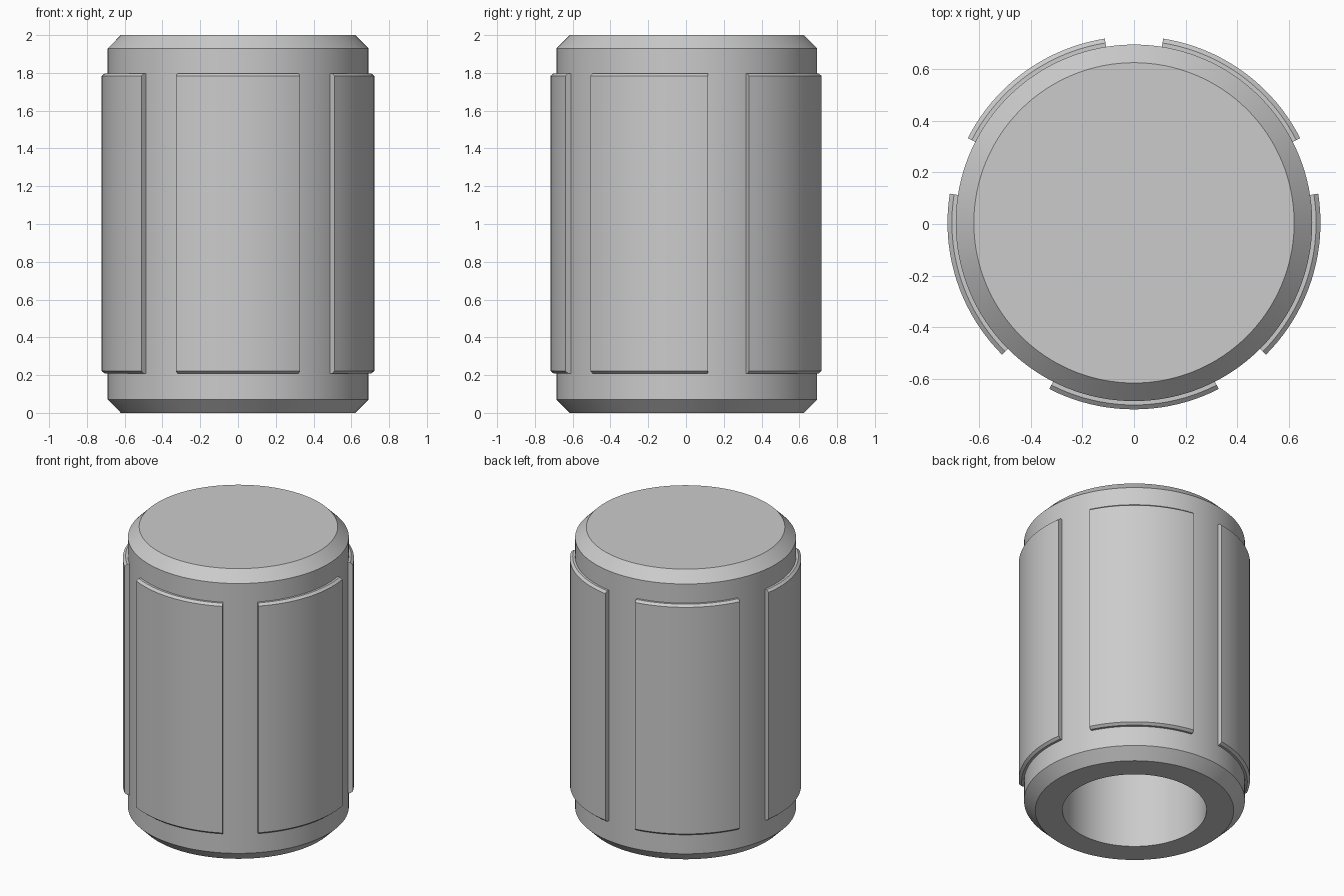
import bpy, bmesh, math

if "Cube" in bpy.data.objects:
    bpy.data.objects.remove(bpy.data.objects["Cube"])

OFFSET_Y = 0.0045      # axis position that centres the whole model
SEGMENTS = 128

grey = bpy.data.materials.new("plain grey")
grey.diffuse_color = (0.6, 0.6, 0.6, 1.0)
grey.use_nodes = True
grey.node_tree.nodes["Principled BSDF"].inputs["Base Color"].default_value = grey.diffuse_color


def finish(bm, name):
    """Turn a bmesh into a smooth object with sharp hard edges."""
    bmesh.ops.recalc_face_normals(bm, faces=bm.faces[:])
    mesh = bpy.data.meshes.new(name)
    bm.to_mesh(mesh)
    bm.free()
    mesh.materials.append(grey)
    obj = bpy.data.objects.new(name, mesh)
    obj.location.y = OFFSET_Y
    bpy.context.collection.objects.link(obj)
    bpy.ops.object.select_all(action='DESELECT')
    obj.select_set(True)
    bpy.context.view_layer.objects.active = obj
    bpy.ops.object.shade_smooth_by_angle(angle=math.radians(30))
    return obj


def ring(bm, profile, angle):
    c, s = math.cos(angle), math.sin(angle)
    return [bm.verts.new((r * c, r * s, z)) for r, z in profile]


def bridge(bm, a, b, closed):
    n = len(a)
    for i in range(n if closed else n - 1):
        j = (i + 1) % n
        bm.faces.new((a[i], b[i], b[j], a[j]))


# Hollow cap body: chamfered outside, blind bore open at the bottom
profile = [(0.45, 1.79), (0.45, 0), (0.62, 0), (0.69, 0.07),
           (0.69, 1.93), (0.62, 2.0)]
bm = bmesh.new()
rings = [ring(bm, profile, 2 * math.pi * k / SEGMENTS) for k in range(SEGMENTS)]
for k in range(SEGMENTS):
    bridge(bm, rings[k], rings[(k + 1) % SEGMENTS], False)
bm.faces.new([r[0] for r in rings])     # bore ceiling
bm.faces.new([r[-1] for r in rings])    # flat top
finish(bm, "cap_body")

# Five raised grip pads with chamfered upper and lower outer edges
pad_profile = [(0.67, 0.208), (0.705, 0.208), (0.722, 0.222),
               (0.722, 1.784), (0.705, 1.798), (0.67, 1.798)]
PAD_STEPS = 20
HALF_ANGLE = 27
for p in range(5):
    middle = -90 + 72 * p
    bm = bmesh.new()
    rings = [ring(bm, pad_profile,
                  math.radians(middle - HALF_ANGLE + 2 * HALF_ANGLE * k / PAD_STEPS))
             for k in range(PAD_STEPS + 1)]
    for a, b in zip(rings, rings[1:]):
        bridge(bm, a, b, True)
    bm.faces.new(rings[0])
    bm.faces.new(rings[-1])
    finish(bm, f"grip_pad_{p + 1}")
